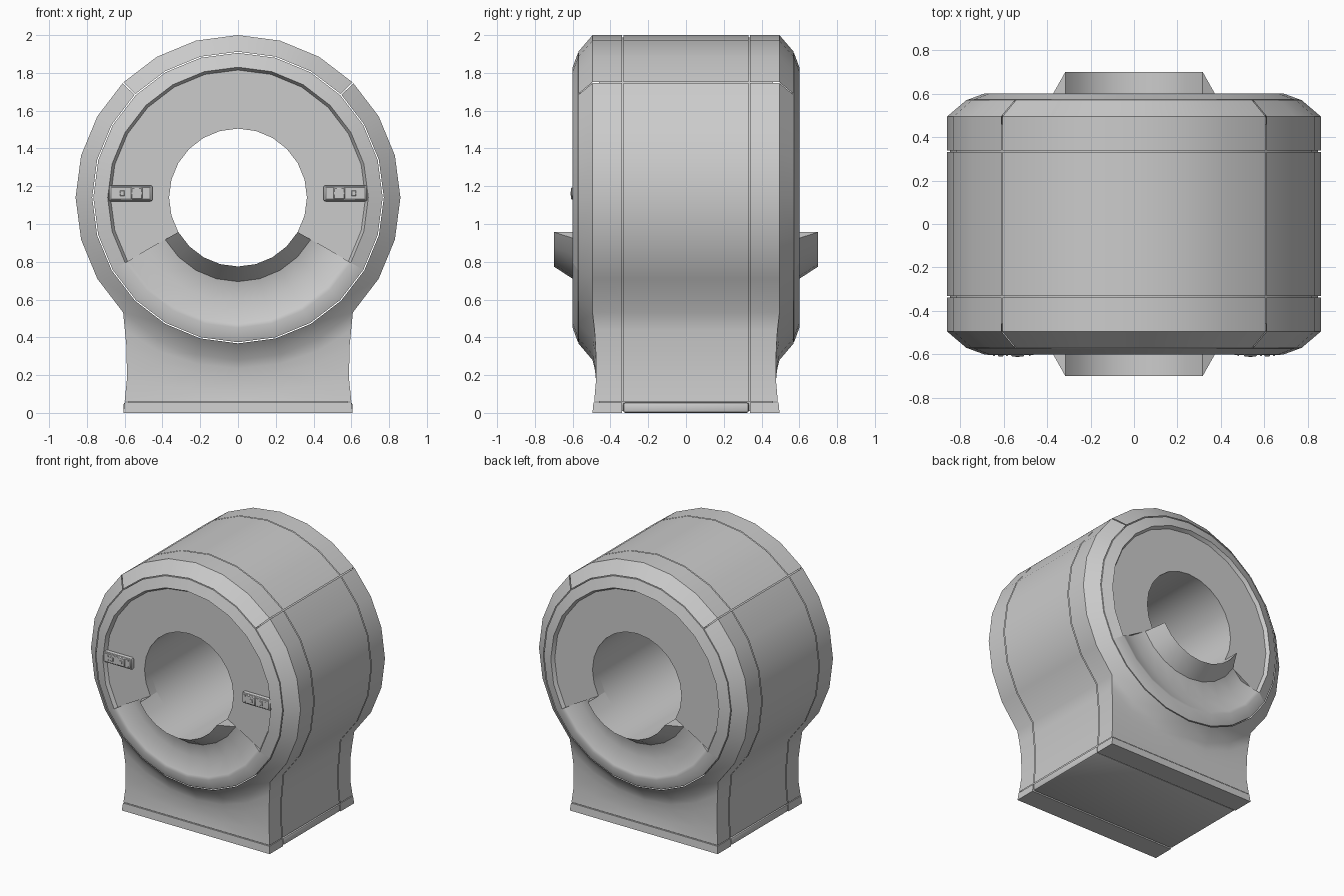
import bpy, bmesh
from math import sin, cos, radians

if "Cube" in bpy.data.objects:
    bpy.data.objects.remove(bpy.data.objects["Cube"])

CZ = 1.14          # height of the bore axis
R = 0.86           # outer radius of the housing


def pt(r, a, y):
    a = radians(a)
    return (r * cos(a), y, CZ + r * sin(a))


def finish(name, bm, mirror=(False, True), angle=40):
    bmesh.ops.remove_doubles(bm, verts=bm.verts, dist=0.0005)
    bmesh.ops.recalc_face_normals(bm, faces=bm.faces)
    me = bpy.data.meshes.new(name)
    bm.to_mesh(me)
    bm.free()
    ob = bpy.data.objects.new(name, me)
    bpy.context.collection.objects.link(ob)
    if any(mirror):
        m = ob.modifiers.new("mirror", 'MIRROR')
        m.use_axis = (mirror[0], mirror[1], False)
        m.merge_threshold = 0.0008
    bpy.ops.object.select_all(action='DESELECT')
    bpy.context.view_layer.objects.active = ob
    ob.select_set(True)
    bpy.ops.object.shade_smooth_by_angle(angle=radians(angle))
    return ob


def loft(bm, rows):
    vs = [[bm.verts.new(p) for p in row] for row in rows]
    for a, b in zip(vs, vs[1:]):
        for i in range(len(a) - 1):
            bm.faces.new((a[i], a[i + 1], b[i + 1], b[i]))
    return vs


def lathe(name, profile, angles, capped):
    # Revolve a closed (radius, y) profile around the bore axis
    bm = bmesh.new()
    rows = loft(bm, [[pt(r, a, y) for r, y in profile + profile[:1]] for a in angles])
    if capped:
        for row in (rows[0], rows[-1]):
            bm.faces.new(row[:-1])
    return finish(name, bm)


def box(name, x, y, z, bevel=0.0, mirror=(False, False), segs=2):
    bm = bmesh.new()
    bmesh.ops.create_cube(bm, size=1)
    for v in bm.verts:
        for i, (lo, hi) in enumerate((x, y, z)):
            v.co[i] = lo if v.co[i] < 0 else hi
    if bevel:
        bmesh.ops.bevel(bm, geom=bm.edges[:], offset=bevel, segments=segs,
                        profile=0.5, affect='EDGES')
    return finish(name, bm, mirror)


# Pedestal shaping: (fraction down, width factor, front depth)
STEPS = [(0, 1, -0.495), (0.2, 0.985, -0.484), (0.4, 0.97, -0.478),
         (0.75, 0.967, -0.476), (1, 0.987, -0.486)]


def column(a):
    x0, _, z0 = pt(R, a, 0)
    return [(x0 * w, y, z0 + (0.06 - z0) * t) for t, w, y in STEPS]


def outline(angles, y=None, inset=0.0, pedestal=True):
    # Right half of the keyhole silhouette, from the foot upwards
    pts = column(315)[:0:-1] if pedestal else []
    pts = [(x - inset, py, z) for x, py, z in pts]
    pts += [pt(R - inset, a, -0.495) for a in angles]
    return [(x, py if y is None else y, z) for x, py, z in pts]


side = list(range(315, 405, 15)) + [404.75]
top = [405.25] + list(range(420, 451, 15))

# End covers (front and back), lower part with pedestal
bm = bmesh.new()
lower = [270, 285, 300] + side
loft(bm, [[pt(0.772, a, -0.57) for a in lower], [pt(R, a, -0.495) for a in lower]])
cols = [column(a) for a in (270, 285, 300, 315)]
loft(bm, cols)
loft(bm, [outline(side), outline(side, -0.338)])
finish("end_cover_lower", bm, (True, True))

# End covers, top part
bm = bmesh.new()
loft(bm, [[pt(0.772, a, -0.57) for a in top], outline(top, pedestal=False),
          outline(top, -0.338, pedestal=False)])
finish("end_cover_top", bm, (True, True))

# Middle shell, lower sides and top
bm = bmesh.new()
loft(bm, [outline(side, -0.332), outline(side, 0)])
finish("middle_shell_sides", bm, (True, True))
bm = bmesh.new()
loft(bm, [outline(top, -0.332, pedestal=False), outline(top, 0, pedestal=False)])
finish("middle_shell_top", bm, (True, True))

# Inner core seen through the panel gaps
bm = bmesh.new()
full = list(range(315, 451, 15))
loft(bm, [outline(full, -0.46, 0.012), outline(full, 0, 0.012)])
finish("inner_core", bm, (True, True))

# Face ring with flat disc, and the lower sector with groove and bore lip
lathe("face_disc", [(0.766, -0.5), (0.766, -0.572), (0.69, -0.6), (0.675, -0.575),
                    (0.365, -0.575), (0.365, -0.5)],
      range(-30, 211, 15), True)
lathe("lower_lip", [(0.766, -0.5), (0.766, -0.572), (0.69, -0.6), (0.67, -0.593),
                    (0.555, -0.55), (0.445, -0.577), (0.365, -0.7), (0.365, -0.5)],
      range(-150, -29, 15), True)

# Bore tunnel
bm = bmesh.new()
loft(bm, [[pt(0.365, a, y) for a in range(0, 361, 15)] for y in (-0.5, 0)])
bmesh.ops.reverse_faces(bm, faces=bm.faces)
bore = finish("bore_tunnel", bm)
bore.data.flip_normals()

# Feet
bm = bmesh.new()
bmesh.ops.create_cube(bm, size=1)
for v in bm.verts:
    low = v.co.z < 0
    v.co.x = (1 if v.co.x > 0 else -1) * (0.607 if low else 0.601)
    v.co.y = (-0.495 if low else -0.49) if v.co.y < 0 else -0.338
    v.co.z = 0 if low else 0.055
finish("end_foot", bm)
box("middle_foot", (-0.606, 0.606), (-0.333, 0.333), (0, 0.055), 0.012)
box("plinth", (-0.58, 0.58), (-0.46, 0.46), (0.01, 0.1))

# Control panels on the front, mirrored left and right
MX = (True, False)
box("control_panel", (0.452, 0.685), (-0.601, -0.56), (1.12, 1.205), 0.012, MX)
box("panel_inset", (0.462, 0.676), (-0.604, -0.59), (1.13, 1.195), 0.003, MX, 1)
box("large_button", (0.506, 0.566), (-0.609, -0.59), (1.131, 1.193), 0.004, MX, 1)
box("large_button_cap", (0.526, 0.546), (-0.612, -0.59), (1.15, 1.173), 0.002, MX, 1)
box("small_button", (0.6, 0.626), (-0.609, -0.59), (1.147, 1.177), 0.003, MX, 1)
for i, (x, z) in enumerate([(0.48, 1.14), (0.48, 1.185), (0.585, 1.185),
                            (0.645, 1.148), (0.645, 1.176)]):
    box(f"indicator_{i}", (x - 0.004, x + 0.004), (-0.607, -0.59),
        (z - 0.004, z + 0.004), 0, MX)
